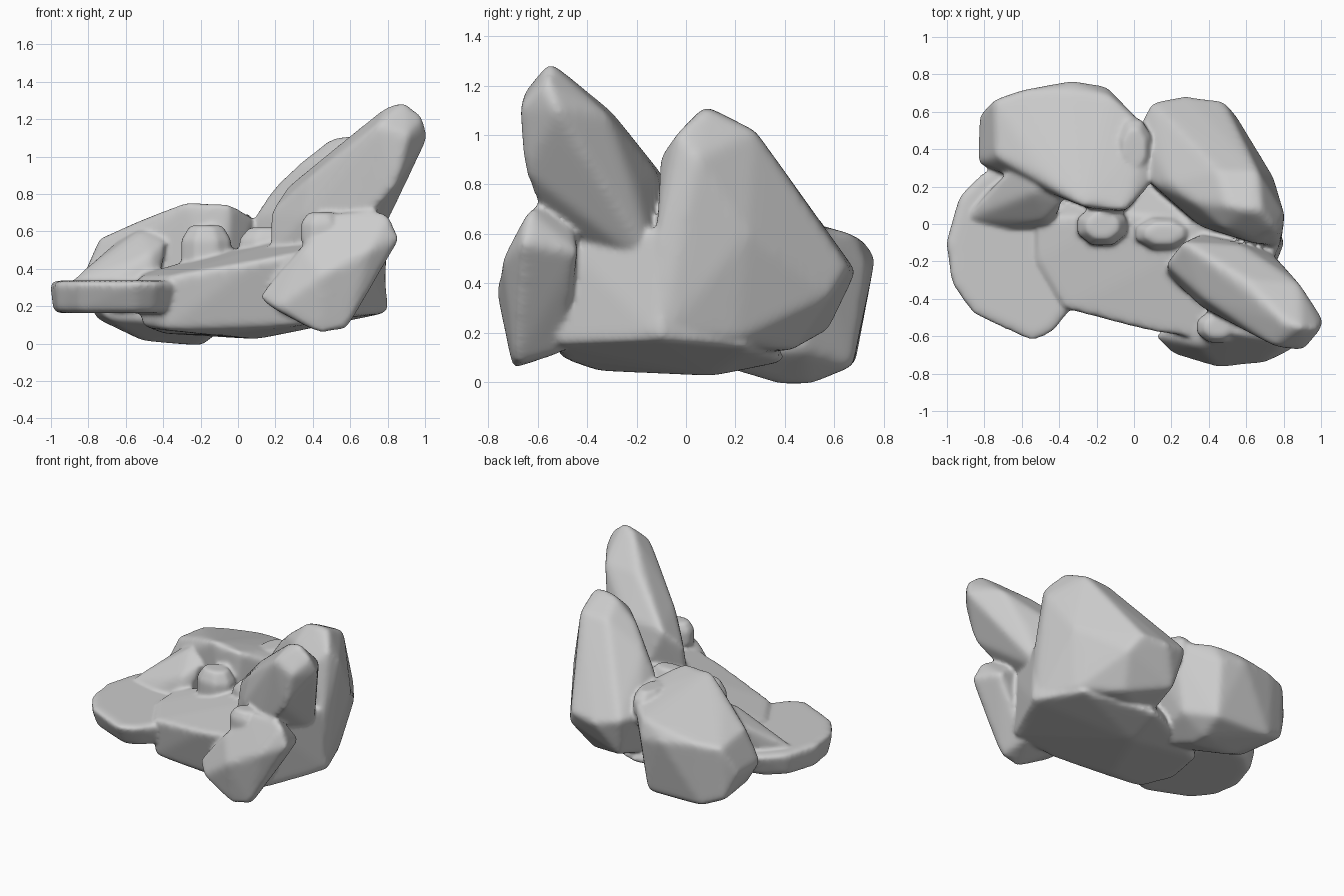
import bpy, bmesh
from math import cos, sin, pi
from mathutils import Vector


def worn(ob, voxel, rounds):
    """Remesh and smooth so edges look weathered."""
    rm = ob.modifiers.new("remesh", 'REMESH')
    rm.mode = 'VOXEL'
    rm.voxel_size = voxel
    rm.use_smooth_shade = True
    sm = ob.modifiers.new("wear", 'SMOOTH')
    sm.factor = 0.5
    sm.iterations = rounds


def bake(ob):
    """Replace the mesh by its modified result."""
    dg = bpy.context.evaluated_depsgraph_get()
    me = bpy.data.meshes.new_from_object(ob.evaluated_get(dg))
    ob.modifiers.clear()
    ob.data = me


rocks = []


def rock(name, pts, voxel=0.02, rounds=9, grow=1.025):
    """Worn boulder: hull of a few corner points."""
    c = sum((Vector(p) for p in pts), Vector()) / len(pts)
    bm = bmesh.new()
    for p in pts:
        bm.verts.new(c + (Vector(p) - c) * grow)
    res = bmesh.ops.convex_hull(bm, input=bm.verts)
    junk = {g for g in res["geom_interior"] + res["geom_unused"]
            if isinstance(g, bmesh.types.BMVert)}
    bmesh.ops.delete(bm, geom=list(junk), context='VERTS')
    bmesh.ops.recalc_face_normals(bm, faces=bm.faces)
    me = bpy.data.meshes.new(name)
    bm.to_mesh(me)
    bm.free()
    ob = bpy.data.objects.new(name, me)
    bpy.context.collection.objects.link(ob)
    worn(ob, voxel, rounds)
    rocks.append(ob)


# flat slab on the left
outline = [(-1, -.1), (-.97, -.32), (-.86, -.48), (-.55, -.63), (-.45, -.59),
           (-.26, -.36), (-.35, .1), (-.65, .32), (-.8, .28), (-.93, .15)]
rock("left_slab", [(x, y, .335) for x, y in outline]
     + [(-.65 + (x + .65) * .95, -.1 + (y + .1) * .82, .165) for x, y in outline])

# wedge between slab and back boulder
rock("left_wedge", [(-.91, .02, .32), (-.78, .14, .43), (-.62, .33, .57),
                    (-.53, .17, .6), (-.47, .02, .48), (-.68, -.03, .33),
                    (-.85, .1, .2), (-.5, .35, .2), (-.45, -.05, .2),
                    (-.45, .3, .64), (-.38, .12, .55)])

# back left boulder
rock("back_left_boulder", [
    (-.74, .66, .52), (-.6, .71, .53), (-.33, .71, .57), (-.13, .68, .59),
    (.07, .5, .63), (.08, .22, .66), (-.05, .08, .74), (-.27, .1, .755),
    (-.5, .28, .66), (-.73, .36, .56), (-.83, .33, .33), (-.82, .57, .33),
    (-.33, .76, .5), (-.15, .73, .46), (-.17, .67, .07), (-.6, .68, .08),
    (-.75, .63, .14), (-.2, .5, 0), (-.2, .38, 0), (-.5, .4, .02),
    (-.7, .28, .14), (-.1, .05, .1), (-.03, .48, .13)])

# central bed rock
rock("center_slab", [
    (-.51, .02, .37), (-.52, -.2, .35), (-.36, -.45, .36), (.1, -.57, .44),
    (.4, -.62, .5), (.62, -.5, .57), (.35, -.1, .58), (-.05, .05, .5),
    (.76, -.1, .62), (.79, -.1, .17), (.64, .25, .14), (.6, -.52, .15),
    (-.5, -.2, .1), (-.38, -.4, .08), (-.1, -.35, .05), (.1, .1, .03),
    (-.4, .15, .06), (.15, .4, .09), (.3, -.5, .1), (.5, .0, .62)])

# tall back right boulder
rock("back_right_boulder", [
    (.5, .1, 1.09), (.6, .08, 1.11), (.68, .08, 1.1), (.76, -.03, 1.0),
    (.65, -.1, .9), (.48, -.02, .98), (.45, .28, 1.0), (.66, .28, 1.01),
    (.8, .05, .9), (.32, .12, .95), (.2, .22, .83), (.36, -.01, .7),
    (.1, .22, .68), (.03, .5, .5), (.1, .64, .5), (.28, .68, .45),
    (.48, .65, .47), (.54, .58, .36), (.74, .25, .6), (.68, .2, .18),
    (.45, .43, .14), (.15, .57, .22), (.78, -.1, .18), (.1, .2, .12),
    (.77, -.12, .55)])

# tall front right boulder
rock("front_right_boulder", [
    (.8, -.52, 1.27), (.89, -.55, 1.29), (.99, -.56, 1.2), (1.01, -.52, 1.1),
    (.75, -.65, 1.17), (.9, -.67, 1.1), (.88, -.32, 1.08), (.6, -.3, 1.09),
    (.27, -.1, .84), (.18, -.22, .7), (.17, -.26, .45), (.36, -.44, .68),
    (.38, -.4, .88), (.55, -.53, .92), (.84, -.65, .85), (.36, -.06, .6),
    (.58, -.12, .84), (.76, -.2, .8), (.7, -.59, .7), (.7, -.12, .45),
    (.5, -.5, .5)])

# low front boulder
rock("front_boulder", [
    (.72, -.6, .72), (.8, -.64, .69), (.86, -.66, .56), (.5, -.58, .69),
    (.65, -.45, .66), (.8, -.44, .52), (.35, -.65, .52), (.7, -.74, .5),
    (.45, -.765, .37), (.11, -.6, .25), (.2, -.69, .19), (.44, -.7, .06),
    (.58, -.69, .08), (.55, -.49, .13), (.25, -.5, .17), (.3, -.5, .45)])

# small rounded knobs wedged in the gaps
for name, (cx, cy, cz), (sx, sy, sz) in [
        ("middle_knob", (-.17, -.01, .52), (.14, .11, .11)),
        ("gap_knob", (.16, -.05, .53), (.16, .09, .09)),
        ("top_knob", (0, .4, .61), (.1, .17, .08)),
        ("front_knob", (.45, -.55, .62), (.12, .09, .08))]:
    rock(name, [(cx + sx * t * cos(a * pi / 4 + .39), cy + sy * t * sin(a * pi / 4 + .39),
                 cz + k * sz)
                for a in range(8) for k, t in ((-1, 1), (.3, 1), (1, .65))], 0.012, 6)

# fuse all rocks into one weathered surface
for ob in rocks:
    bake(ob)
cluster = rocks[0]
bpy.ops.object.select_all(action='DESELECT')
for ob in rocks:
    ob.select_set(True)
bpy.context.view_layer.objects.active = cluster
bpy.ops.object.join()
cluster.name = "rock_cluster"
worn(cluster, 0.013, 5)
